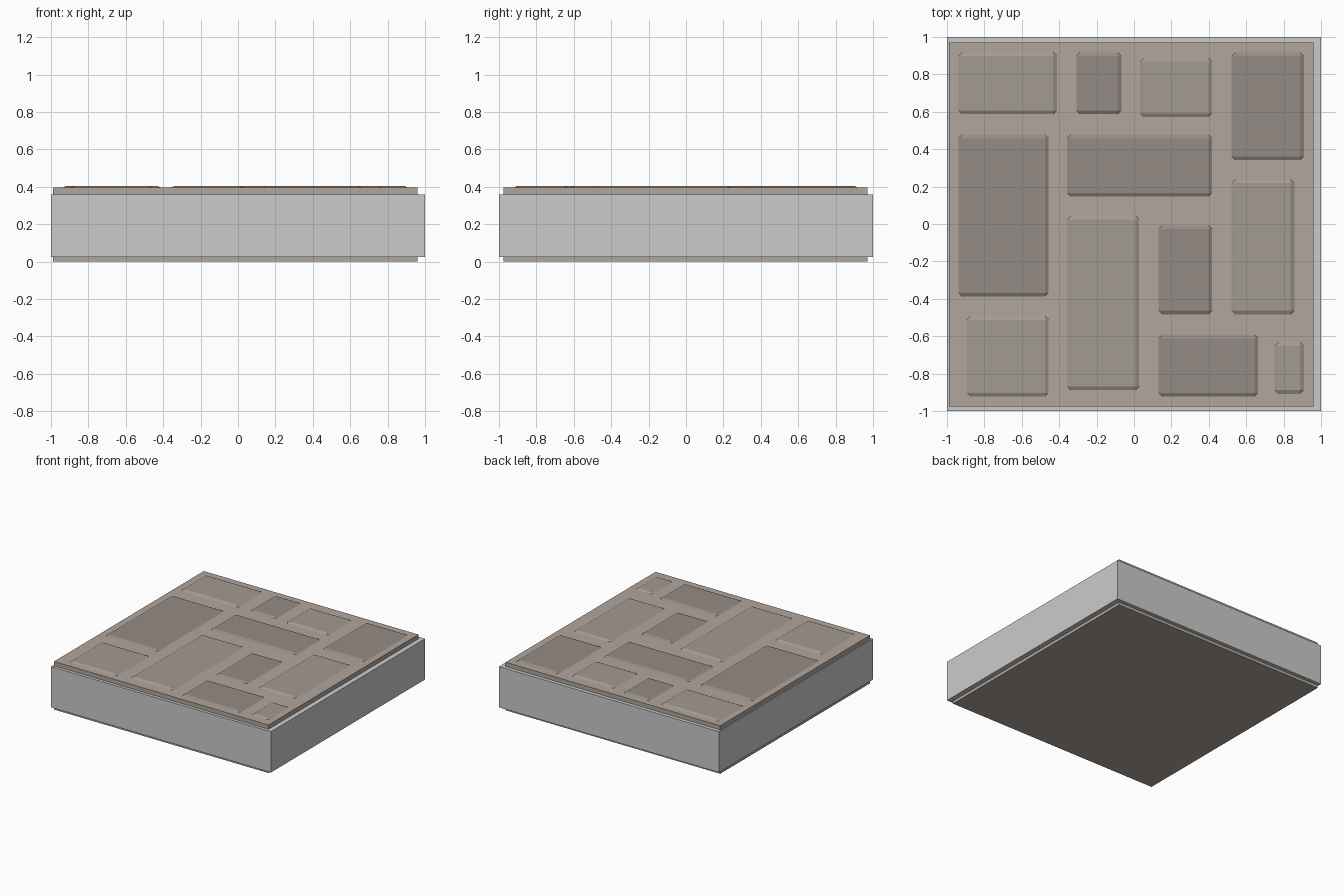
import bpy, bmesh, math

if "Cube" in bpy.data.objects:
    bpy.data.objects.remove(bpy.data.objects["Cube"])


def material(name, rgb):
    m = bpy.data.materials.new(name)
    m.diffuse_color = (*rgb, 1)
    m.use_nodes = True
    m.node_tree.nodes["Principled BSDF"].inputs["Base Color"].default_value = m.diffuse_color
    return m


def finish(name, bm, mat=None):
    bmesh.ops.recalc_face_normals(bm, faces=bm.faces)
    mesh = bpy.data.meshes.new(name)
    bm.to_mesh(mesh)
    bm.free()
    ob = bpy.data.objects.new(name, mesh)
    bpy.context.collection.objects.link(ob)
    if mat:
        mesh.materials.append(mat)
    return ob


def box(name, x0, x1, y0, y1, z0, z1, mat=None):
    bm = bmesh.new()
    bmesh.ops.create_cube(bm, size=1)
    for v in bm.verts:
        v.co = (x1 if v.co.x > 0 else x0, y1 if v.co.y > 0 else y0, z1 if v.co.z > 0 else z0)
    return finish(name, bm, mat)


def stone(name, x0, x1, y0, y1, mat, inset=0.022):
    """Low raised block: sloping sides, clipped corners, foot sunk into the slab."""
    cx, cy, hx, hy = (x0 + x1) / 2, (y0 + y1) / 2, (x1 - x0) / 2, (y1 - y0) / 2
    bm = bmesh.new()
    signs = [(1, 1), (-1, 1), (-1, -1), (1, -1)]
    top, base, foot = [], [], []
    for sx, sy in signs:
        top.append(bm.verts.new((cx + sx * (hx - inset), cy + sy * (hy - inset), 0.405)))
        pair = [(hx, hy - inset), (hx - inset, hy)]
        if sx * sy < 0:
            pair.reverse()
        for px, py in pair:
            base.append(bm.verts.new((cx + sx * px, cy + sy * py, 0.394)))
            foot.append(bm.verts.new((cx + sx * px, cy + sy * py, 0.38)))
    bm.faces.new(top)
    bm.faces.new(foot[::-1])
    for i in range(8):
        j = (i + 1) % 8
        bm.faces.new((foot[i], foot[j], base[j], base[i]))
    for i in range(4):
        a, b, c = base[2 * i], base[2 * i + 1], base[(2 * i + 2) % 8]
        bm.faces.new((a, b, top[i]))
        bm.faces.new((b, c, top[(i + 1) % 4], top[i]))
    return finish(name, bm, mat)


mortar = material("mortar", (0.44, 0.385, 0.335))
light = material("light_stone", (0.37, 0.325, 0.28))
dark = material("dark_stone", (0.30, 0.26, 0.235))

# Grey outer block and the slab that shows above and below it
box("outer_block", -1, 1, -1, 1, 0.025, 0.36)
box("mortar_slab", -0.99, 0.96, -0.975, 0.97, 0, 0.395, mortar)

# Paving stones: x0, x1, y0, y1
light_stones = [
    (-0.94, -0.41, 0.585, 0.92),
    (0.03, 0.42, 0.57, 0.89),
    (-0.36, 0.03, -0.89, 0.045),
    (0.52, 0.86, -0.485, 0.24),
    (-0.895, -0.455, -0.925, -0.49),
    (0.75, 0.91, -0.91, -0.63),
]
dark_stones = [
    (-0.31, -0.065, 0.585, 0.92),
    (0.52, 0.91, 0.34, 0.92),
    (-0.94, -0.455, -0.39, 0.48),
    (-0.36, 0.42, 0.145, 0.48),
    (0.13, 0.42, -0.485, -0.005),
    (0.13, 0.665, -0.925, -0.59),
]
for label, mat, stones in (("light", light, light_stones), ("dark", dark, dark_stones)):
    for i, rect in enumerate(stones, 1):
        stone(f"{label}_stone_{i}", *rect, mat)
